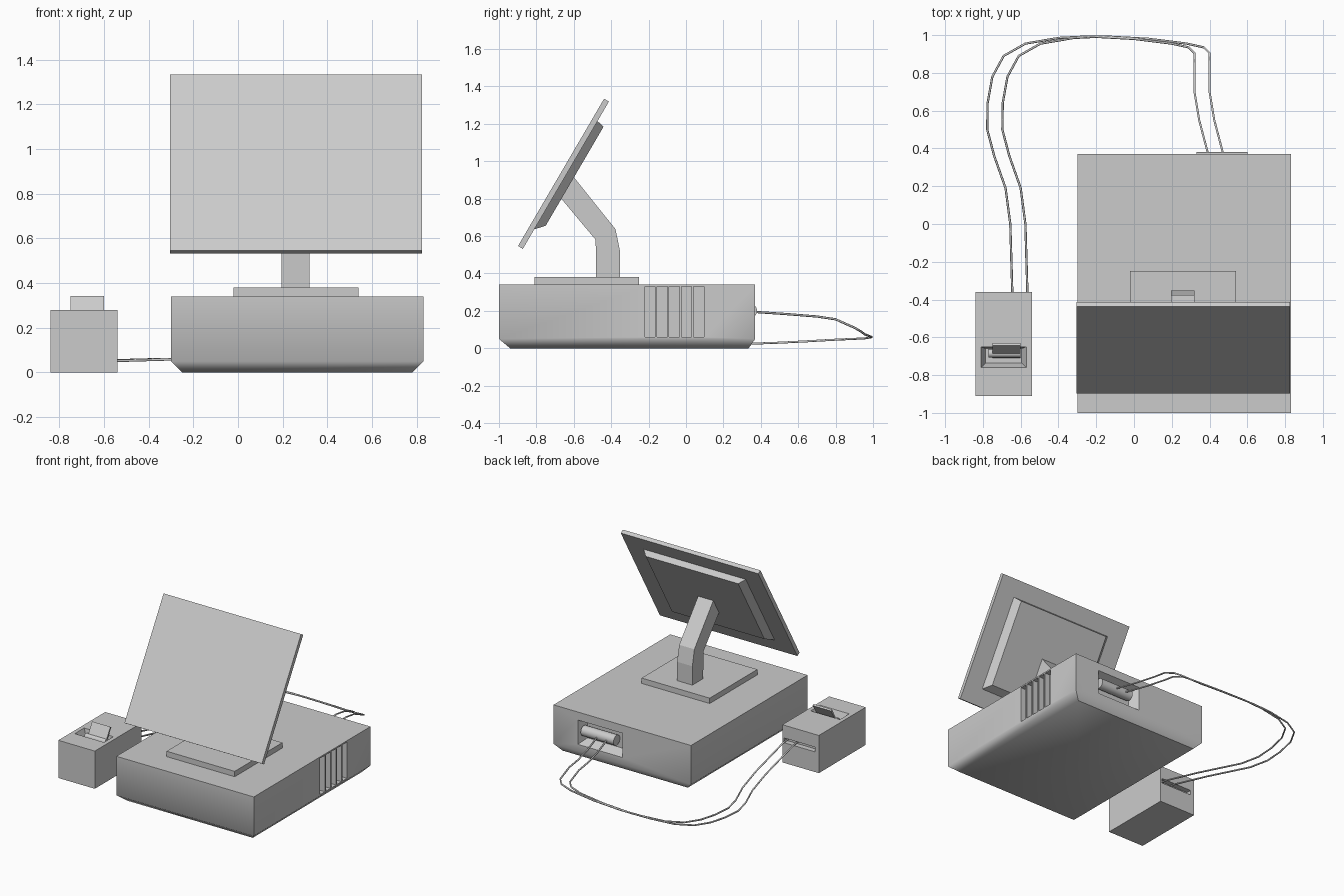
import bpy, bmesh, math
from mathutils import Vector

cube = bpy.data.objects.get("Cube")
if cube:
    bpy.data.objects.remove(cube, do_unlink=True)

GREY = (0.6, 0.6, 0.6, 1)
grey = bpy.data.materials.new("plain_grey")
grey.use_nodes = True
grey.diffuse_color = GREY
grey.node_tree.nodes["Principled BSDF"].inputs["Base Color"].default_value = GREY


def add(name, bm):
    bmesh.ops.recalc_face_normals(bm, faces=bm.faces)
    mesh = bpy.data.meshes.new(name)
    bm.to_mesh(mesh)
    bm.free()
    mesh.materials.append(grey)
    obj = bpy.data.objects.new(name, mesh)
    bpy.context.collection.objects.link(obj)
    return obj


# Placement rules: (a, b, c) with c as the lofting direction
def upward(a, b, c): return Vector((a, b, c))
def backward(a, b, c): return Vector((a, c, b))
def sideways(a, b, c): return Vector((c, a, b))


TILT = math.radians(59.7)
UP = Vector((0, math.cos(TILT), math.sin(TILT)))
BACK = Vector((0, math.sin(TILT), -math.cos(TILT)))
def on_screen(a, b, c): return Vector((0.26 + a, -0.655, 0.933)) + b * UP + c * BACK


def loft(name, rings, place=upward):
    """Join rectangles (a0, a1, b0, b1, c) into a closed solid."""
    bm = bmesh.new()
    loops = [[bm.verts.new(place(a, b, c)) for a, b in
              ((a0, b0), (a1, b0), (a1, b1), (a0, b1))]
             for a0, a1, b0, b1, c in rings]
    bm.faces.new(loops[0])
    bm.faces.new(loops[-1])
    for low, high in zip(loops, loops[1:]):
        for i in range(4):
            j = (i + 1) % 4
            bm.faces.new((low[i], low[j], high[j], high[i]))
    return add(name, bm)


def extrude_profile(name, points, x0, x1):
    bm = bmesh.new()
    face = bm.faces.new([bm.verts.new((x0, y, z)) for y, z in points])
    out = bmesh.ops.extrude_face_region(bm, geom=[face])
    verts = [v for v in out["geom"] if isinstance(v, bmesh.types.BMVert)]
    bmesh.ops.translate(bm, verts=verts, vec=(x1 - x0, 0, 0))
    return add(name, bm)


def smooth(obj, angle):
    bpy.ops.object.select_all(action='DESELECT')
    obj.select_set(True)
    bpy.context.view_layer.objects.active = obj
    bpy.ops.object.shade_smooth_by_angle(angle=math.radians(angle))


def roller(name, x0, x1, y, z, r):
    bpy.ops.mesh.primitive_cylinder_add(vertices=20, radius=r, depth=x1 - x0,
                                        location=((x0 + x1) / 2, y, z),
                                        rotation=(0, math.pi / 2, 0))
    obj = bpy.context.object
    obj.name = name
    obj.data.materials.append(grey)
    smooth(obj, 40)


def cut(obj, cutters):
    """Carve pockets, bake the result and drop the cutters."""
    for c in cutters:
        mod = obj.modifiers.new("pocket", 'BOOLEAN')
        mod.operation, mod.solver, mod.object = 'DIFFERENCE', 'EXACT', c
    graph = bpy.context.evaluated_depsgraph_get()
    baked = bpy.data.meshes.new_from_object(obj.evaluated_get(graph))
    obj.modifiers.clear()
    obj.data = baked
    for c in cutters:
        bpy.data.objects.remove(c, do_unlink=True)


# Main unit with chamfered underside, side vents and rear socket
unit = loft("main_unit", [(-0.25, 0.78, -0.94, 0.335, 0),
                          (-0.30, 0.83, -1.0, 0.37, 0.05),
                          (-0.30, 0.83, -1.0, 0.37, 0.34)])
pockets = [loft("socket_cutter", [(0.30, 0.60, 0.13, 0.25, 0.30),
                                  (0.265, 0.63, 0.10, 0.28, 0.37),
                                  (0.265, 0.63, 0.10, 0.28, 0.40)], backward)]
for i in range(5):
    y = -0.22 + 0.065 * i
    pockets.append(loft("vent_cutter", [(y, y + 0.055, 0.06, 0.33, 0.79),
                                        (y, y + 0.055, 0.06, 0.33, 0.85)], sideways))
cut(unit, pockets)
smooth(unit, 55)
roller("socket_plug", 0.33, 0.60, 0.342, 0.2, 0.038)

# Monitor stand
loft("stand_plate", [(-0.02, 0.54, -0.81, -0.25, 0.34),
                     (-0.02, 0.54, -0.81, -0.25, 0.38)])
extrude_profile("stand_neck", [(-0.48, 0.37), (-0.353, 0.37), (-0.353, 0.52),
                               (-0.377, 0.637), (-0.60, 0.915), (-0.667, 0.80),
                               (-0.483, 0.58)], 0.195, 0.32)

# Tilted screen and its raised back
loft("screen", [(-0.565, 0.565, -0.456, 0.456, -0.015),
                (-0.565, 0.565, -0.456, 0.456, 0.015)], on_screen)
loft("screen_back", [(-0.42, 0.42, -0.335, 0.335, 0.01),
                     (-0.42, 0.42, -0.335, 0.335, 0.015),
                     (-0.38, 0.38, -0.288, 0.325, 0.058)], on_screen)

# Receipt printer with paper tray and rear cable slot
printer = loft("printer_box", [(-0.84, -0.54, -0.91, -0.36, 0),
                               (-0.84, -0.54, -0.91, -0.36, 0.28)])
cut(printer, [
    loft("tray_cutter", [(-0.785, -0.595, -0.735, -0.66, 0.22),
                         (-0.81, -0.57, -0.76, -0.65, 0.28),
                         (-0.81, -0.57, -0.76, -0.65, 0.30)]),
    loft("slot_cutter", [(-0.81, -0.555, 0.15, 0.185, -0.40),
                         (-0.81, -0.555, 0.15, 0.185, -0.34)], backward)])
roller("paper_roller", -0.77, -0.60, -0.685, 0.245, 0.022)
extrude_profile("paper_slip", [(-0.71, 0.225), (-0.698, 0.225), (-0.63, 0.335),
                               (-0.642, 0.342)], -0.75, -0.60)

# Pair of cables from printer to main unit
PATH = [(-0.645, -0.40, 0.168), (-0.645, -0.34, 0.163), (-0.655, 0, 0.08),
        (-0.68, 0.19, 0.04), (-0.74, 0.36, 0.025), (-0.777, 0.5, 0.03),
        (-0.775, 0.64, 0.037), (-0.75, 0.78, 0.045), (-0.69, 0.89, 0.05),
        (-0.575, 0.955, 0.053), (-0.4, 0.985, 0.058), (-0.24, 0.993, 0.06),
        (0, 0.98, 0.065), (0.2, 0.955, 0.075), (0.29, 0.935, 0.09),
        (0.32, 0.905, 0.108), (0.32, 0.8, 0.155), (0.32, 0.7, 0.17),
        (0.345, 0.55, 0.182), (0.395, 0.36, 0.195)]
for name, shift in (("cable_outer", 0), ("cable_inner", 0.08)):
    curve = bpy.data.curves.new(name, 'CURVE')
    curve.dimensions = '3D'
    curve.bevel_depth = 0.006
    curve.bevel_resolution = 1
    curve.use_fill_caps = True
    curve.materials.append(grey)
    spline = curve.splines.new('POLY')
    spline.points.add(len(PATH) - 1)
    for point, (x, y, z) in zip(spline.points, PATH):
        point.co = (x + shift, y, z, 1)
    bpy.context.collection.objects.link(bpy.data.objects.new(name, curve))
